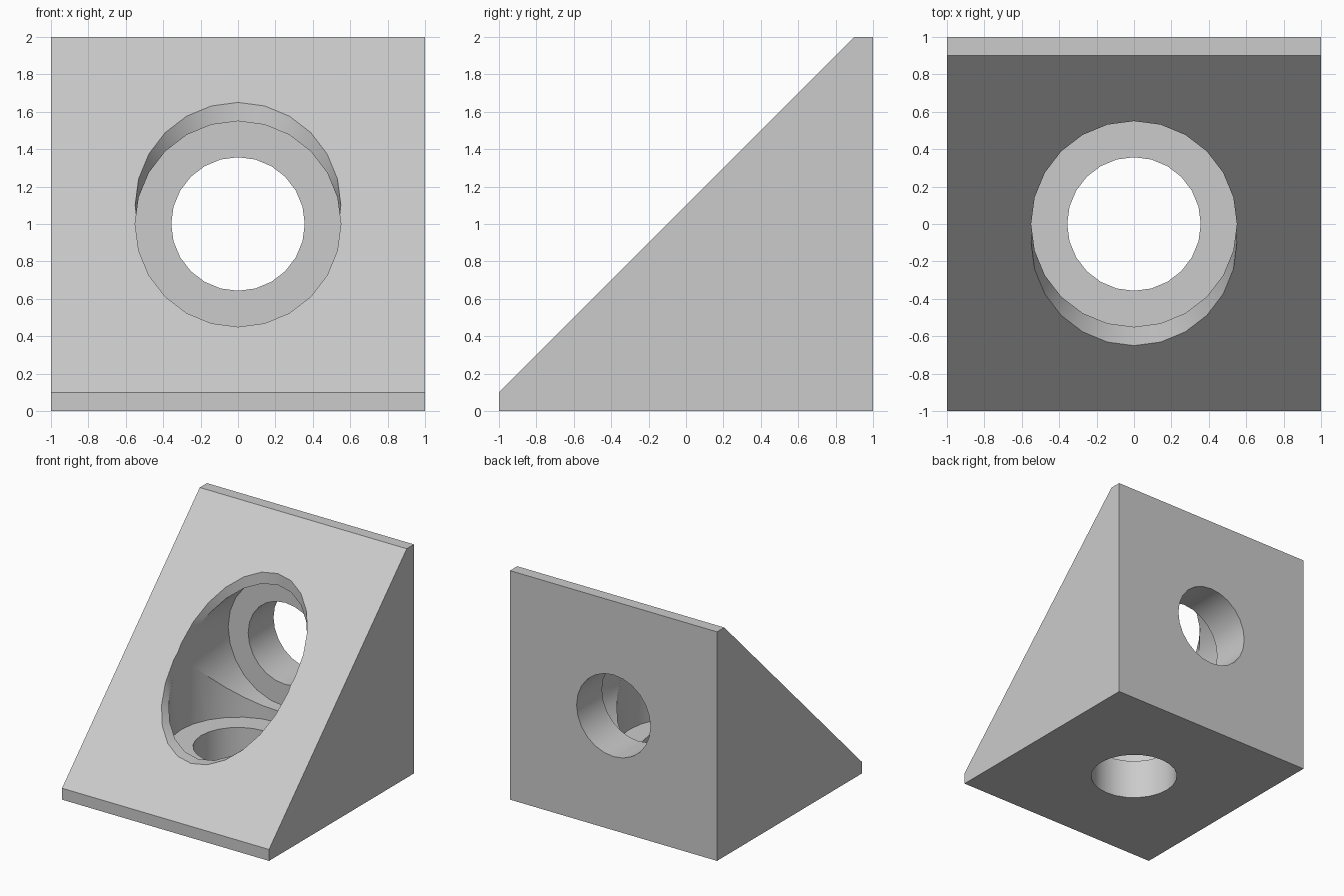
import bpy
import bmesh
from math import pi
from mathutils import Matrix, Vector

old = bpy.data.objects.get("Cube")
if old:
    bpy.data.objects.remove(old, do_unlink=True)

grey = bpy.data.materials.new("plain grey")
grey.use_nodes = True
colour = (0.6, 0.6, 0.6, 1)
grey.diffuse_color = colour
grey.node_tree.nodes["Principled BSDF"].inputs["Base Color"].default_value = colour


def add_object(name, bm):
    bmesh.ops.recalc_face_normals(bm, faces=bm.faces)
    mesh = bpy.data.meshes.new(name)
    bm.to_mesh(mesh)
    bm.free()
    mesh.materials.append(grey)
    obj = bpy.data.objects.new(name, mesh)
    bpy.context.collection.objects.link(obj)
    return obj


# Wedge body: side profile (y, z) extruded across x
profile = [(-1, 0), (1, 0), (1, 2), (0.9, 2), (-1, 0.1)]
bm = bmesh.new()
side = bm.faces.new([bm.verts.new((-1, y, z)) for y, z in profile])
extruded = bmesh.ops.extrude_face_region(bm, geom=[side])["geom"]
bmesh.ops.translate(bm, vec=(2, 0, 0),
                    verts=[v for v in extruded if isinstance(v, bmesh.types.BMVert)])
bracket = add_object("corner_bracket", bm)


# Cutters: a bolt hole and a wider counterbore through each square face
def cylinder_cutter(name, radius, start, end):
    start, end = Vector(start), Vector(end)
    axis = end - start
    turn = Matrix.Rotation(pi / 2 if axis.y else 0, 4, "X")
    bm = bmesh.new()
    bmesh.ops.create_cone(bm, cap_ends=True, segments=24, radius1=radius,
                          radius2=radius, depth=axis.length,
                          matrix=Matrix.Translation((start + end) / 2) @ turn)
    cutter = add_object(name, bm)
    cutter.hide_render = True
    return cutter


hole, bore, wall = 0.357, 0.55, 0.35
cutters = [
    cylinder_cutter("base_counterbore", bore, (0, 0, wall), (0, 0, 3)),
    cylinder_cutter("back_counterbore", bore, (0, 1 - wall, 1), (0, -2, 1)),
    cylinder_cutter("base_hole", hole, (0, 0, -0.5), (0, 0, 1)),
    cylinder_cutter("back_hole", hole, (0, 1.5, 1), (0, 0, 1)),
]

bpy.ops.object.select_all(action="DESELECT")
bpy.context.view_layer.objects.active = bracket
bracket.select_set(True)
for cutter in cutters:
    cut = bracket.modifiers.new(cutter.name, "BOOLEAN")
    cut.operation = "DIFFERENCE"
    cut.solver = "EXACT"
    cut.object = cutter
    bpy.ops.object.modifier_apply(modifier=cut.name)
    bpy.data.objects.remove(cutter, do_unlink=True)

# Smooth bores with crisp rims
bpy.ops.object.shade_smooth_by_angle(angle=pi / 6)
